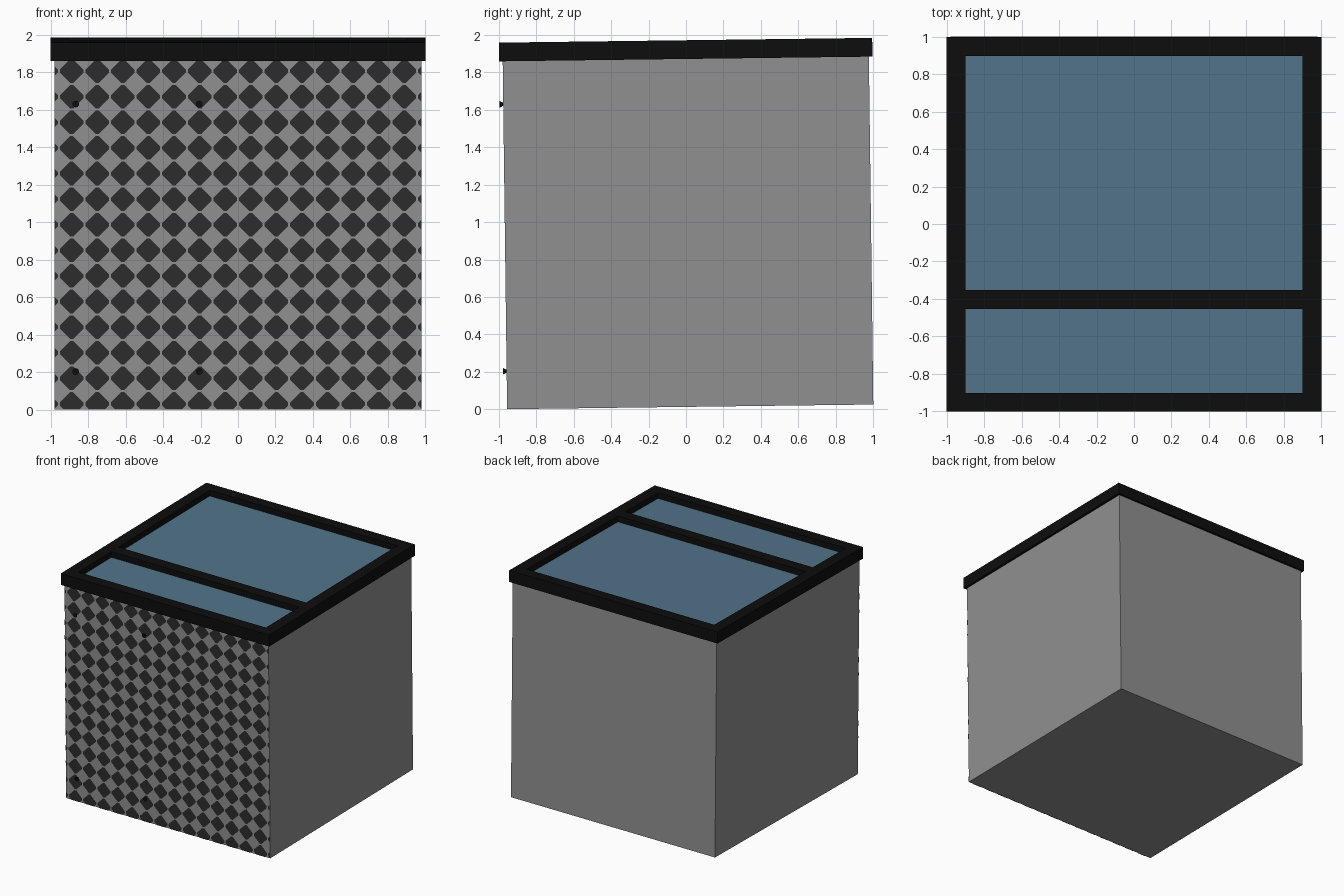
import bpy, bmesh, math
from mathutils import Matrix, Vector

if "Cube" in bpy.data.objects:
    bpy.data.objects.remove(bpy.data.objects["Cube"])

# The whole model leans back very slightly
LEAN = Matrix.Translation((0, 0.0225, 0.0125)) @ Matrix.Rotation(0.0127, 4, 'X')
HALF, TALL, RIM = 0.979, 1.86, 0.10


def material(name, rgb):
    m = bpy.data.materials.new(name)
    m.diffuse_color = (*rgb, 1)
    m.use_nodes = True
    m.node_tree.nodes["Principled BSDF"].inputs["Base Color"].default_value = m.diffuse_color
    return m


GREY = material("body grey", (0.28, 0.28, 0.28))
DARK = material("grille dark grey", (0.026, 0.026, 0.026))
BLACK = material("frame black", (0.004, 0.004, 0.004))
BLUE = material("glass blue", (0.084, 0.174, 0.254))


def finish(name, bm, mat):
    me = bpy.data.meshes.new(name)
    bm.to_mesh(me)
    bm.free()
    me.materials.append(mat)
    ob = bpy.data.objects.new(name, me)
    ob.matrix_world = LEAN
    bpy.context.collection.objects.link(ob)
    return ob


def add_box(bm, lo, hi):
    lo, hi = Vector(lo), Vector(hi)
    size = hi - lo
    bmesh.ops.create_cube(bm, size=1, matrix=Matrix.Translation((lo + hi) / 2)
                          @ Matrix.Diagonal((*size, 1)))


# Body
bm = bmesh.new()
add_box(bm, (-HALF, -HALF, 0), (HALF, HALF, TALL))
finish("body", bm, GREY)

# Top frame: two side bars and three cross bars
bm = bmesh.new()
for s in (-1, 1):
    x0, x1 = sorted((s * 0.9, s * 1.0))
    add_box(bm, (x0, -0.998, TALL), (x1, 0.998, TALL + RIM))
for y0, y1 in ((-0.998, -0.9), (-0.45, -0.35), (0.9, 0.998)):
    add_box(bm, (-0.9, y0, TALL), (0.9, y1, TALL + RIM))
bmesh.ops.remove_doubles(bm, verts=bm.verts, dist=1e-5)
finish("top_frame", bm, BLACK)

# Recessed glass panes
for name, y0, y1 in (("front_pane", -0.9, -0.45), ("back_pane", -0.35, 0.9)):
    bm = bmesh.new()
    add_box(bm, (-0.9, y0, TALL + 0.04), (0.9, y1, TALL + 0.05))
    finish(name, bm, BLUE)

# Diamond grille on the front, blunt-tipped diamonds clipped to the body edges
STEP, TIP, CUT = 0.1366, 0.063, 0.008
bm = bmesh.new()
outline = [(TIP, -CUT), (TIP, CUT), (CUT, TIP), (-CUT, TIP),
           (-TIP, CUT), (-TIP, -CUT), (-CUT, -TIP), (CUT, -TIP)]
for col in range(16):
    for row in range(14):
        cx, cz = (col - 7.5) * STEP, 0.03 + row * STEP
        bm.faces.new([bm.verts.new((cx + x, -HALF - 0.003, cz + z)) for x, z in outline])
for co, no in (((HALF, 0, 0), (1, 0, 0)), ((-HALF, 0, 0), (-1, 0, 0)),
               ((0, 0, 0), (0, 0, -1)), ((0, 0, TALL), (0, 0, 1))):
    bmesh.ops.bisect_plane(bm, geom=bm.verts[:] + bm.edges[:] + bm.faces[:],
                           plane_co=co, plane_no=no, clear_outer=True)
finish("diamond_grille", bm, DARK)

# Four small pegs, wider at the outer end
bm = bmesh.new()
for x in (-0.866, -0.207):
    for z in (0.203, 1.63):
        m = Matrix.Translation((x, -HALF - 0.009, z)) @ Matrix.Rotation(math.pi / 2, 4, 'X')
        bmesh.ops.create_cone(bm, cap_ends=True, segments=10, radius1=0.006,
                              radius2=0.018, depth=0.022, matrix=m)
finish("front_pegs", bm, BLACK)
